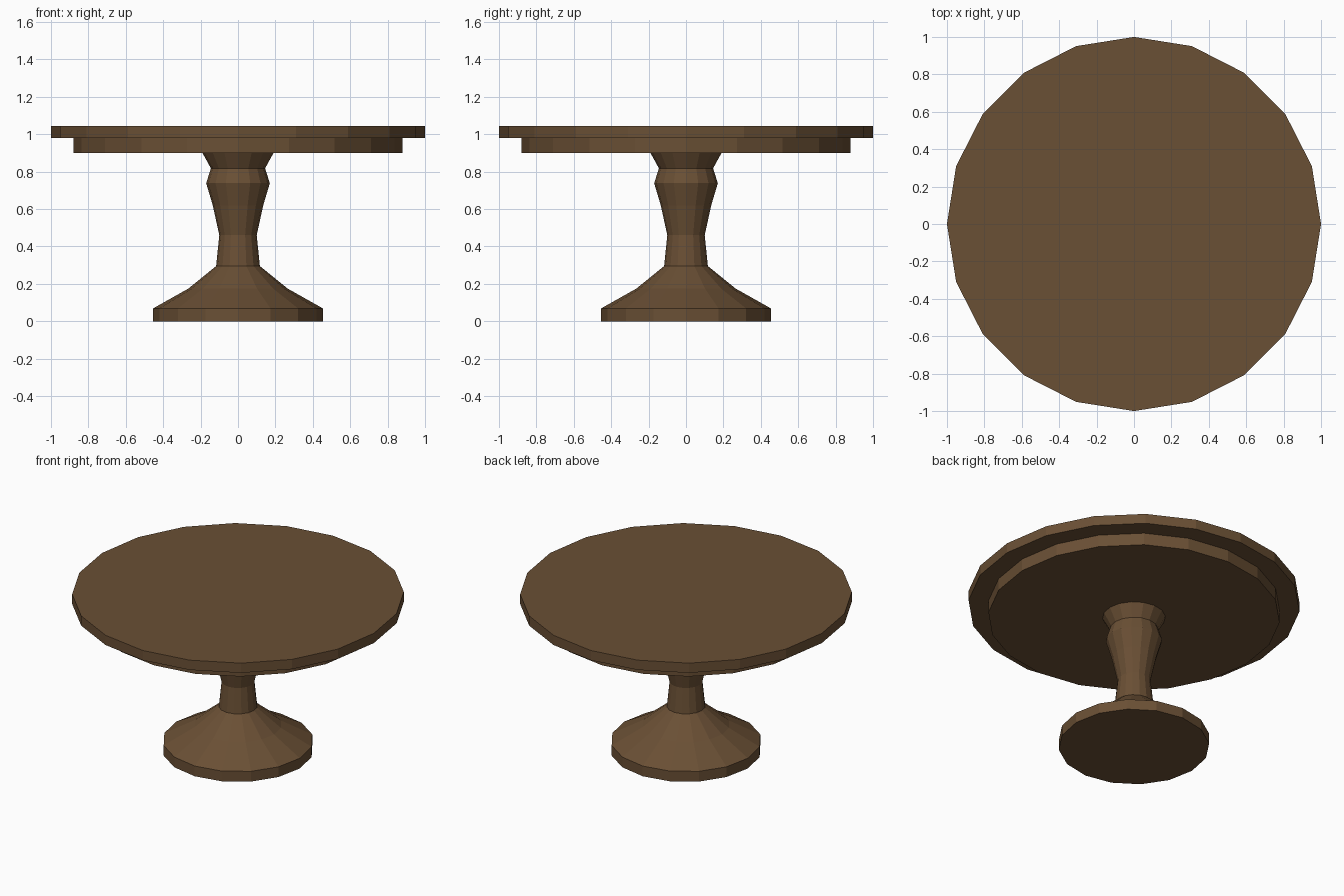
import bpy, bmesh, math

if "Cube" in bpy.data.objects:
    bpy.data.objects.remove(bpy.data.objects["Cube"])

wood = bpy.data.materials.new("dark_brown_wood")
wood.diffuse_color = (0.144, 0.079, 0.035, 1)
wood.use_nodes = True
wood.node_tree.nodes["Principled BSDF"].inputs["Base Color"].default_value = wood.diffuse_color


def lathe(name, profile, sides):
    """Closed flat-faced turned solid from (radius, height) pairs, bottom to top."""
    bm = bmesh.new()
    rings = []
    for r, z in profile:
        rings.append([bm.verts.new((r * math.cos(2 * math.pi * i / sides),
                                    r * math.sin(2 * math.pi * i / sides), z))
                      for i in range(sides)])
    for a, b in zip(rings, rings[1:]):
        for i in range(sides):
            j = (i + 1) % sides
            bm.faces.new((a[i], a[j], b[j], b[i]))
    bm.faces.new(rings[0][::-1])
    bm.faces.new(rings[-1])
    mesh = bpy.data.meshes.new(name)
    bm.to_mesh(mesh)
    bm.free()
    mesh.materials.append(wood)
    obj = bpy.data.objects.new(name, mesh)
    bpy.context.collection.objects.link(obj)
    return obj


# Round top and the narrower apron under it
lathe("table_top", [(1.0, 0.98), (1.0, 1.045)], 20)
lathe("apron", [(0.88, 0.90), (0.88, 0.98)], 20)

# Turned pedestal with flared foot
lathe("pedestal", [(0.455, 0), (0.455, 0.068), (0.265, 0.175), (0.117, 0.295),
                   (0.10, 0.46), (0.135, 0.62), (0.17, 0.738),
                   (0.145, 0.818), (0.19, 0.90)], 16)
